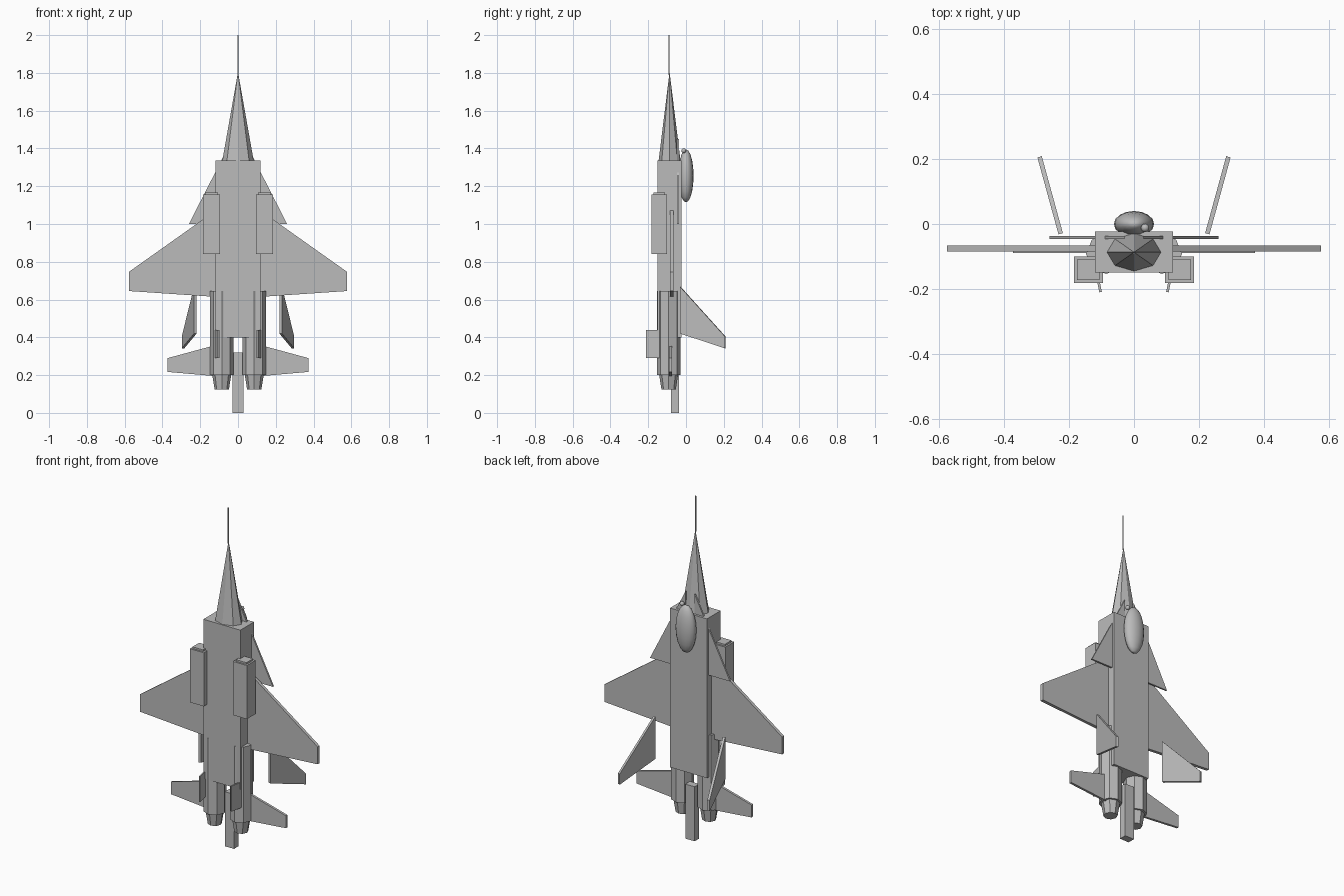
import bpy, bmesh, math
from mathutils import Matrix, Vector

cube = bpy.data.objects.get("Cube")
if cube:
    bpy.data.objects.remove(cube, do_unlink=True)


def make_material(name, rgb):
    mat = bpy.data.materials.new(name)
    mat.use_nodes = True
    mat.diffuse_color = (*rgb, 1)
    mat.node_tree.nodes["Principled BSDF"].inputs["Base Color"].default_value = (*rgb, 1)
    return mat


GREY = make_material("airframe grey", (0.5, 0.5, 0.5))


def finish(name, bm, smooth=False):
    bmesh.ops.recalc_face_normals(bm, faces=bm.faces[:])
    mesh = bpy.data.meshes.new(name)
    bm.to_mesh(mesh)
    bm.free()
    mesh.materials.append(GREY)
    for poly in mesh.polygons:
        poly.use_smooth = smooth
    obj = bpy.data.objects.new(name, mesh)
    bpy.context.scene.collection.objects.link(obj)
    return obj


def box(name, x, y, z):
    """Box from (low, high) ranges on each axis."""
    bm = bmesh.new()
    bmesh.ops.create_cube(bm, size=1)
    for v in bm.verts:
        v.co = [lo + (c + 0.5) * (hi - lo) for c, (lo, hi) in zip(v.co, (x, y, z))]
    return finish(name, bm)


def cone(name, x, y, z, r_low, r_high, squash=1.0, sides=8):
    """Upright tapered prism between two heights."""
    bm = bmesh.new()
    bmesh.ops.create_cone(bm, cap_ends=True, segments=sides, radius1=r_low,
                          radius2=r_high, depth=z[1] - z[0])
    bm.transform(Matrix.Translation((x, y, sum(z) / 2)) @ Matrix.Diagonal((1, squash, 1, 1)))
    return finish(name, bm)


def ball(name, centre, radii, segments, rings):
    bm = bmesh.new()
    bmesh.ops.create_uvsphere(bm, u_segments=segments, v_segments=rings, radius=1)
    bm.transform(Matrix.Translation(centre) @ Matrix.Diagonal((*radii, 1)))
    return finish(name, bm, smooth=True)


def plate(name, corners, thickness):
    """Flat panel through the corners, thickened evenly to both sides."""
    pts = [Vector(c) for c in corners]
    half = (pts[1] - pts[0]).cross(pts[2] - pts[0]).normalized() * thickness / 2
    bm = bmesh.new()
    rims = [[bm.verts.new(p + half * s) for p in pts] for s in (-1, 1)]
    for rim in rims:
        bm.faces.new(rim)
    for i in range(len(pts)):
        j = (i + 1) % len(pts)
        bm.faces.new((rims[0][i], rims[0][j], rims[1][j], rims[1][i]))
    return finish(name, bm)


# Central body
box("fuselage", (-0.12, 0.12), (-0.15, -0.023), (0.40, 1.335))
box("tail_beam", (-0.03, 0.03), (-0.08, -0.037), (0, 0.32))
cone("nose_cone", 0, -0.087, (1.335, 1.805), 0.083, 0, 0.7)
cone("nose_probe", 0, -0.09, (1.79, 2.0), 0.003, 0.003)
ball("canopy", (0, 0, 1.255), (0.062, 0.04, 0.14), 16, 10)
ball("sensor_ball", (0.034, -0.012, 1.388), (0.013,) * 3, 12, 8)

# Paired parts
for side, s in (("left", 1), ("right", -1)):
    def span(a, b):
        return tuple(sorted((s * a, s * b)))

    # Air intakes with a slightly smaller mouth
    box(side + "_intake", span(0.095, 0.185), (-0.182, -0.1), (0.842, 1.157))
    box(side + "_intake_mouth", span(0.107, 0.175), (-0.172, -0.11), (1.15, 1.167))

    # Engines
    cone(side + "_engine", s * 0.086, -0.092, (0.2, 0.645), 0.062, 0.062)
    cone(side + "_nozzle", s * 0.086, -0.092, (0.125, 0.2), 0.038, 0.05)

    # Lifting surfaces
    plate(side + "_strake", [(s * 0.03, -0.042, 1.45), (s * 0.26, -0.042, 1.0),
                             (s * 0.03, -0.042, 1.0)], 0.01)
    plate(side + "_wing", [(s * 0.1, -0.076, 1.085), (s * 0.577, -0.076, 0.747),
                           (s * 0.577, -0.076, 0.645), (s * 0.1, -0.076, 0.613)], 0.018)
    plate(side + "_tailplane", [(s * 0.1, -0.082, 0.364), (s * 0.373, -0.082, 0.29),
                                (s * 0.373, -0.082, 0.217), (s * 0.1, -0.082, 0.193)], 0.014)

    # Canted tail fins and ventral fins
    plate(side + "_tail_fin", [(s * 0.226, -0.03, 0.668), (s * 0.291, 0.207, 0.405),
                               (s * 0.291, 0.207, 0.342), (s * 0.226, -0.03, 0.42)], 0.014)
    plate(side + "_ventral_fin", [(s * 0.117, -0.14, 0.44), (s * 0.103, -0.21, 0.44),
                                  (s * 0.103, -0.21, 0.29), (s * 0.117, -0.14, 0.29)], 0.008)
